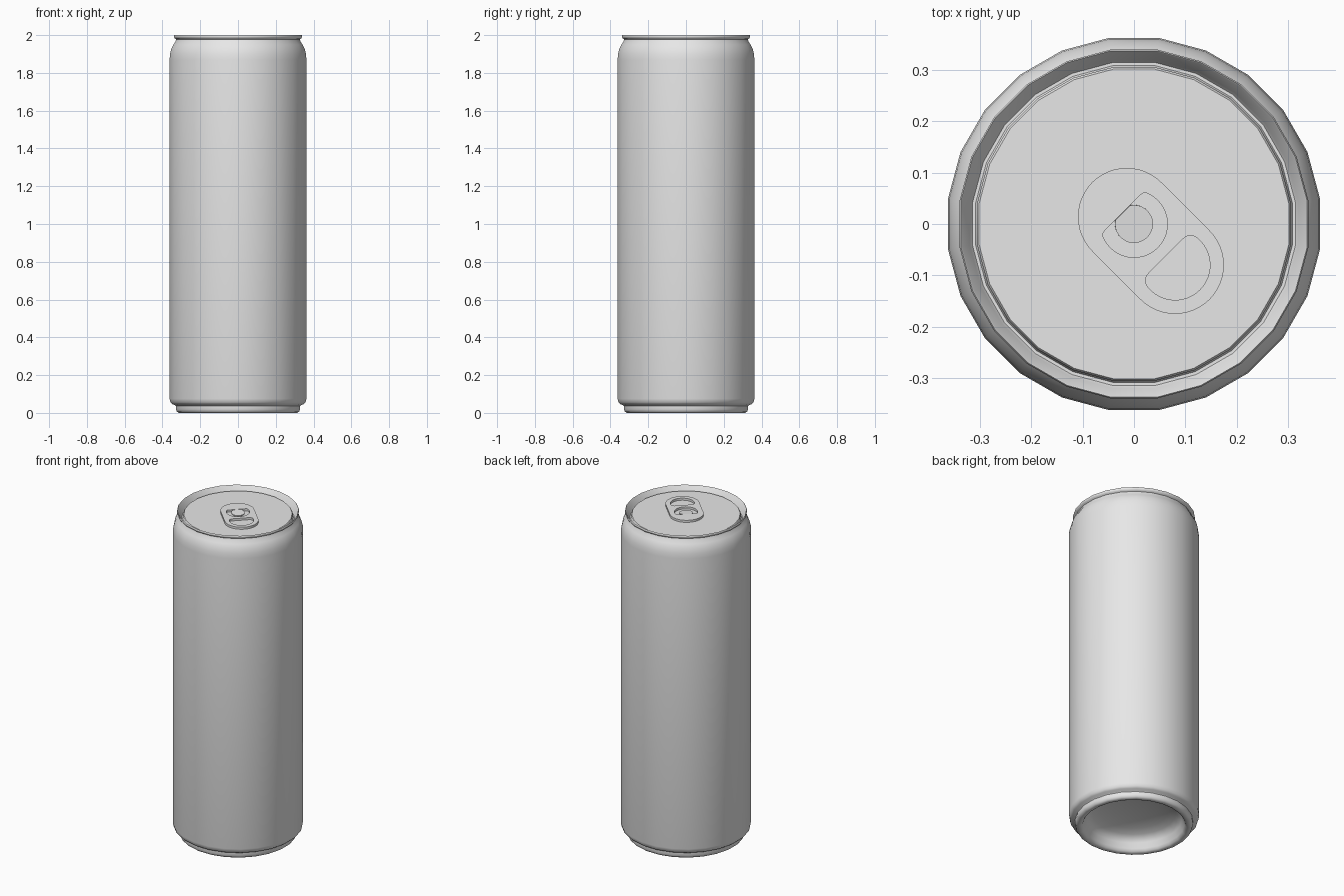
import bpy, bmesh, math
from mathutils import Matrix

if "Cube" in bpy.data.objects:
    bpy.data.objects.remove(bpy.data.objects["Cube"])

SIDES = 24
TAU = 2 * math.pi

metal = bpy.data.materials.new("plain aluminium")
metal.diffuse_color = (0.8, 0.8, 0.8, 1)
metal.use_nodes = True
metal.node_tree.nodes["Principled BSDF"].inputs["Base Color"].default_value = metal.diffuse_color


def finish(obj, angle):
    """Assign the material and smooth everything but the sharp edges."""
    obj.data.materials.clear()
    obj.data.materials.append(metal)
    bpy.ops.object.select_all(action='DESELECT')
    obj.select_set(True)
    bpy.context.view_layer.objects.active = obj
    bpy.ops.object.shade_smooth_by_angle(angle=math.radians(angle))


def lathe(name, profile):
    """Spin (radius, z) points about z; radius 0 makes a closed pole."""
    bm = bmesh.new()
    rings = []
    for r, z in profile:
        if r == 0:
            rings.append([bm.verts.new((0, 0, z))] * SIDES)
        else:
            rings.append([bm.verts.new((r * math.cos((k + .5) * TAU / SIDES),
                                        r * math.sin((k + .5) * TAU / SIDES), z))
                          for k in range(SIDES)])
    for lo, hi in zip(rings, rings[1:]):
        for k in range(SIDES):
            n = (k + 1) % SIDES
            quad = [lo[k], lo[n], hi[n], hi[k]]
            bm.faces.new(list(dict.fromkeys(quad)))
    mesh = bpy.data.meshes.new(name)
    bm.to_mesh(mesh)
    bm.free()
    obj = bpy.data.objects.new(name, mesh)
    bpy.context.collection.objects.link(obj)
    finish(obj, 40)
    return obj


def arc(cu, cv, r, a0, a1, n):
    return [(cu + r * math.cos(a0 + (a1 - a0) * i / n),
             cv + r * math.sin(a0 + (a1 - a0) * i / n)) for i in range(n + 1)]


def dee(cu, r, flat, c):
    """Circle cut off at u = flat, with corners rounded by radius c."""
    du = flat + c - cu
    v = math.sqrt((r - c) ** 2 - du ** 2)
    a = math.atan2(v, du)
    return (arc(cu, 0, r, -a, a, 24) + arc(flat + c, v, c, a, math.pi, 8)[1:]
            + arc(flat + c, -v, c, math.pi, TAU - a, 8)[:-1])


def plate(name, outlines, thickness, matrix):
    """Flat plate from an outline and optional hole outlines."""
    curve = bpy.data.curves.new(name, 'CURVE')
    curve.dimensions = '2D'
    curve.fill_mode = 'BOTH'
    curve.extrude = thickness / 2
    for pts in outlines:
        s = curve.splines.new('POLY')
        s.points.add(len(pts) - 1)
        for p, (u, v) in zip(s.points, pts):
            p.co = (u, v, 0, 1)
        s.use_cyclic_u = True
    obj = bpy.data.objects.new(name, curve)
    bpy.context.collection.objects.link(obj)
    obj.matrix_world = matrix
    bpy.ops.object.select_all(action='DESELECT')
    obj.select_set(True)
    bpy.context.view_layer.objects.active = obj
    bpy.ops.object.convert(target='MESH')
    obj = bpy.context.object
    bm = bmesh.new()
    bm.from_mesh(obj.data)
    bmesh.ops.remove_doubles(bm, verts=bm.verts, dist=1e-5)
    bmesh.ops.recalc_face_normals(bm, faces=bm.faces)
    bm.to_mesh(obj.data)
    bm.free()
    finish(obj, 30)
    return obj


# Can body: domed underside, standing ring, straight wall and neck
dome = [(0.27 * math.sin(t * math.pi / 12), 0.05 + 0.07 * math.cos(t * math.pi / 12))
        for t in range(7)]
dome[0] = (0, 0.12)
lathe("can_body", dome + [
    (0.283, 0.02), (0.290, 0.006), (0.302, 0), (0.316, 0), (0.326, 0.006),
    (0.331, 0.018), (0.331, 0.036), (0.336, 0.041), (0.351, 0.046),
    (0.361, 0.056), (0.3655, 0.075), (0.3655, 1.87), (0.363, 1.9),
    (0.356, 1.928), (0.345, 1.95), (0.334, 1.966), (0.330, 1.978)])

# Lid: rolled lip, sloping inner wall, groove and raised panel
lathe("can_lid", [
    (0.330, 1.978), (0.338, 1.983), (0.3425, 1.99), (0.3425, 1.997),
    (0.340, 2.0), (0.337, 1.997), (0.322, 1.958), (0.317, 1.951),
    (0.311, 1.951), (0.308, 1.956), (0.308, 1.973), (0.304, 1.978), (0, 1.978)])

# Pull tab: rounded plate with a finger hole and a rivet opening
turn = Matrix.Rotation(-math.pi / 4, 4, 'Z')
outline = (arc(0.113, 0, 0.095, -math.pi / 2, math.pi / 2, 24)
           + arc(-0.02, 0, 0.095, math.pi / 2, 1.5 * math.pi, 24))
plate("pull_tab", [outline, dee(0.113, 0.068, 0.088, 0.02),
                   dee(0, 0.065, -0.031, 0.012)],
      0.013, Matrix.Translation((0, 0, 1.9845)) @ turn)

# Rivet flap: small tongue sloping down from the edge of its opening
hinge = -0.031
plate("rivet_flap", [dee(-hinge, 0.037, 0, 0.003)], 0.005,
      Matrix.Translation((0, 0, 1.987)) @ turn
      @ Matrix.Translation((hinge, 0, 0)) @ Matrix.Rotation(math.radians(5), 4, 'Y'))
